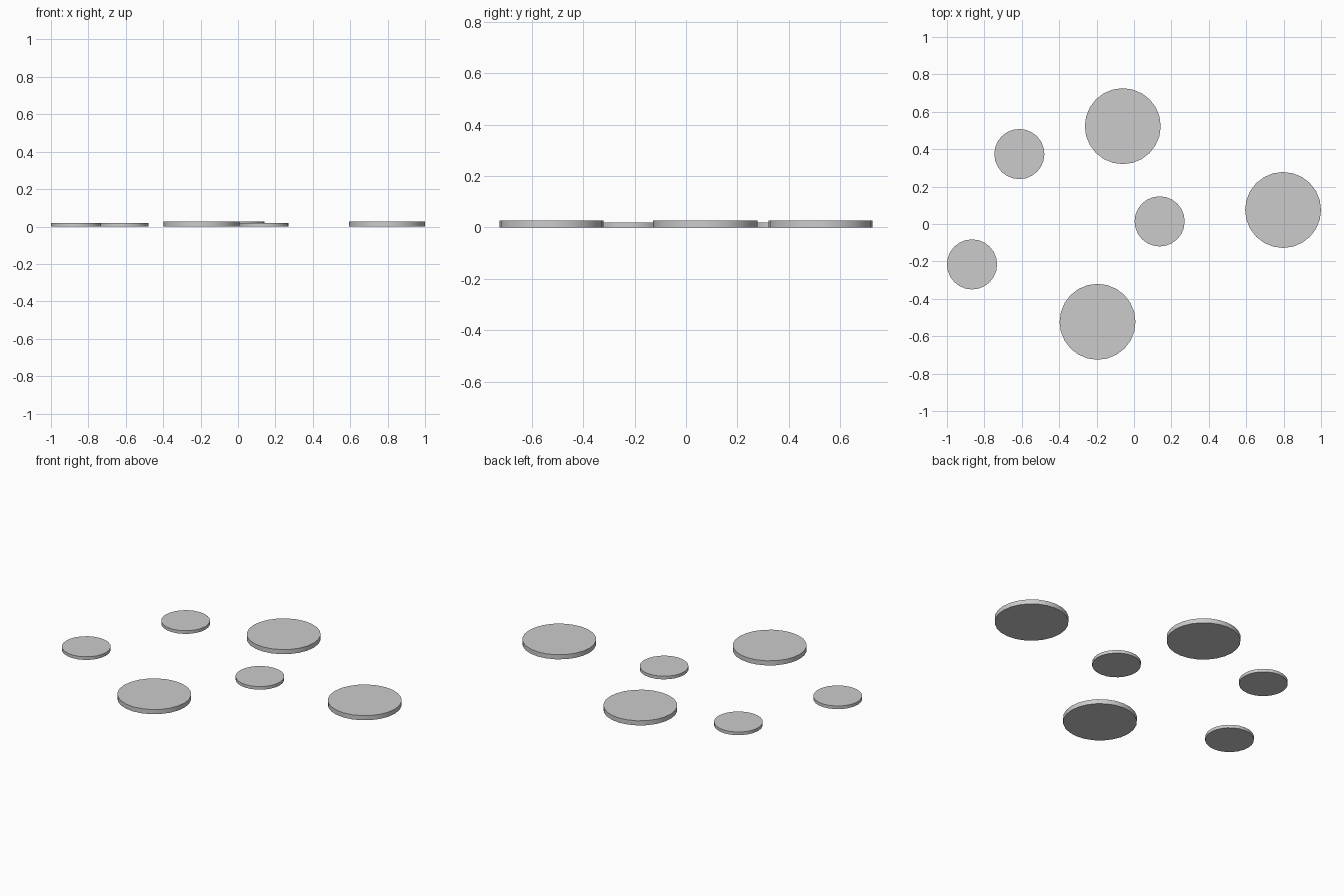
import bpy
import math

if "Cube" in bpy.data.objects:
    bpy.data.objects.remove(bpy.data.objects["Cube"])


def disc(name, x, y, radius, height):
    # Capped low cylinder resting on the ground
    bpy.ops.mesh.primitive_cylinder_add(vertices=24, radius=radius, depth=height,
                                        location=(x, y, height / 2))
    bpy.context.object.name = name
    bpy.ops.object.shade_smooth_by_angle(angle=math.radians(30))


# Large stepping discs
for i, (x, y) in enumerate([(-0.06, 0.523), (0.797, 0.075), (-0.195, -0.523)], 1):
    disc(f"large_disc_{i}", x, y, 0.203, 0.028)

# Small stepping discs
for i, (x, y) in enumerate([(-0.613, 0.374), (0.137, 0.014), (-0.866, -0.216)], 1):
    disc(f"small_disc_{i}", x, y, 0.134, 0.019)
